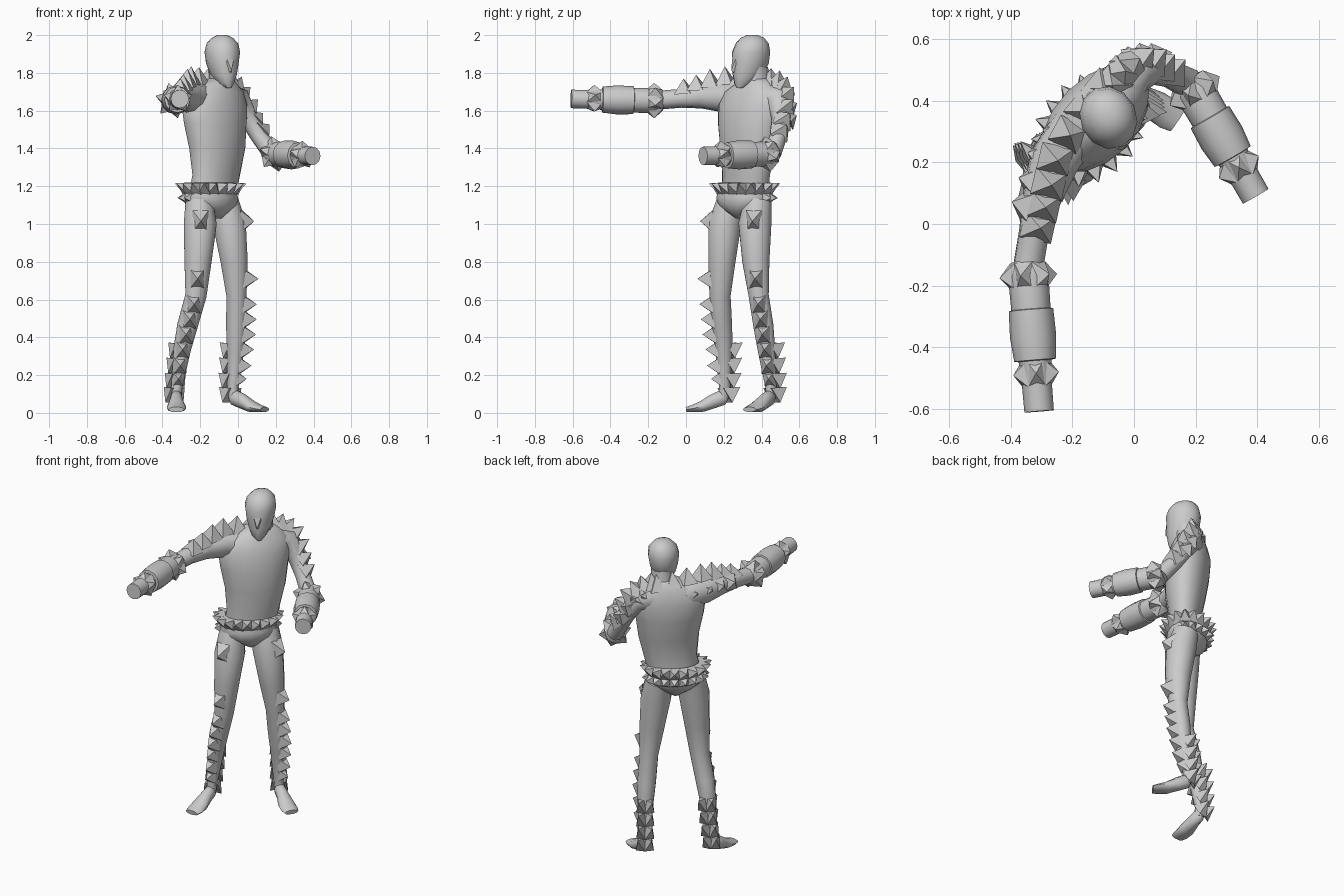
import bpy, bmesh
from math import sin, cos, pi, radians
from mathutils import Vector as V

if "Cube" in bpy.data.objects:
    bpy.data.objects.remove(bpy.data.objects["Cube"])

UP = V((0, 0, 1))
LEFT, FWD = V((1, 1, 0)).normalized(), V((1, -1, 0)).normalized()   # the figure is turned 45 degrees


def finish(name, bm, smooth=True, angle=50):
    bmesh.ops.recalc_face_normals(bm, faces=bm.faces)
    me = bpy.data.meshes.new(name)
    bm.to_mesh(me)
    bm.free()
    ob = bpy.data.objects.new(name, me)
    bpy.context.collection.objects.link(ob)
    if smooth:
        bpy.ops.object.select_all(action='DESELECT')
        ob.select_set(True)
        bpy.context.view_layer.objects.active = ob
        bpy.ops.object.shade_smooth_by_angle(angle=radians(angle))
    return ob


def loft(name, rings, side, axis=None, n=12, angle=50):
    """Skin elliptical rings (x, y, z, side radius, other radius) along a path."""
    bm = bmesh.new()
    pts = [V(r[:3]) for r in rings]
    loops = []
    for i, r in enumerate(rings):
        t = axis or (pts[min(i + 1, len(pts) - 1)] - pts[max(i - 1, 0)]).normalized()
        u = (side - t * side.dot(t)).normalized()
        v = t.cross(u)
        loops.append([bm.verts.new(pts[i] + u * r[3] * cos(2 * pi * k / n) + v * r[-1] * sin(2 * pi * k / n))
                      for k in range(n)])
    for a, b in zip(loops, loops[1:]):
        for k in range(n):
            bm.faces.new((a[k], a[(k + 1) % n], b[(k + 1) % n], b[k]))
    bm.faces.new(loops[0])
    bm.faces.new(loops[-1])
    return finish(name, bm, angle=angle)


def spike(bm, base, d, along, w, h, length=None):
    """Four-sided pyramid stud on a surface; 'along' is one base direction."""
    d = V(d).normalized()
    a = V(along)
    a = (a - d * a.dot(d)).normalized()
    b = d.cross(a)
    l = length or w
    c = V(base) - d * 0.012
    q = [bm.verts.new(c + a * l / 2 * s + b * w / 2 * t) for s, t in ((1, 1), (-1, 1), (-1, -1), (1, -1))]
    tip = bm.verts.new(c + d * (h + 0.012))
    bm.faces.new(q)
    for i in range(4):
        bm.faces.new((q[i], q[(i + 1) % 4], tip))


def path_at(pts, t):
    t *= len(pts) - 1
    i = min(int(t), len(pts) - 2)
    return V(pts[i]).lerp(V(pts[i + 1]), t - i), (V(pts[i + 1]) - V(pts[i])).normalized()


# torso, pelvis
loft("torso", [(-.14, .31, 1.13, .15, .10), (-.115, .318, 1.26, .155, .092), (-.11, .33, 1.40, .178, .118),
               (-.12, .335, 1.53, .20, .128), (-.125, .345, 1.63, .215, .125), (-.12, .355, 1.70, .19, .105),
               (-.11, .37, 1.745, .12, .085), (-.10, .375, 1.77, .07, .07)], LEFT, UP, 16)
loft("pelvis", [(-.135, .31, 1.03, .03, .06), (-.14, .305, 1.07, .11, .095), (-.142, .305, 1.10, .155, .115),
                (-.145, .305, 1.14, .17, .12), (-.145, .31, 1.19, .16, .11)], LEFT, UP, 16)

# head with neck and nose
face = V((.42, -.9, 0)).normalized()
cross = UP.cross(face)
loft("neck", [(-.10, .385, 1.66, .085, .08), (-.095, .375, 1.74, .066, .07), (-.085, .362, 1.83, .066, .075)], cross, UP)
loft("head", [(-.052, .288, 1.72, .016, .022), (-.065, .305, 1.745, .042, .052), (-.076, .328, 1.79, .066, .085),
              (-.083, .342, 1.85, .083, .100), (-.083, .345, 1.91, .092, .104), (-.083, .35, 1.955, .083, .09),
              (-.083, .352, 1.985, .055, .065), (-.083, .352, 2.0, .025, .03)], cross, UP, 12)
bm = bmesh.new()
spike(bm, V((-.078, .333, 1.82)) + face * .082, face - UP * .4, UP, .04, .022, .10)
finish("nose", bm, False)

# belt of studs around the hips
bm = bmesh.new()
for k in range(18):
    a = 2 * pi * k / 18
    c = V((-.145, .31, 1.185)) + LEFT * .158 * cos(a) + FWD * .112 * sin(a)
    d = LEFT * cos(a) + FWD * 1.2 * sin(a)
    spike(bm, c + UP * .008, d + UP * .45, UP, .068, .058)
    if sin(a) < .1:
        spike(bm, c - UP * .045, d - UP * .05, UP, .065, .04)
finish("belt_studs", bm, False)

# legs: path rings, feet, studs down the shin and fins on the calf
legs = {
    "right": ([(-.205, .235, 1.12, .075), (-.20, .205, 1.0, .09), (-.212, .19, .80, .074), (-.223, .18, .62, .058),
               (-.268, .19, .46, .056), (-.295, .20, .34, .048), (-.325, .205, .13, .03), (-.326, .195, .07, .028)],
              V((0, -1, 0)), V((.03, -1, 0)), V((-.4, .9, .65))),
    "left": ([(-.07, .38, 1.12, .075), (-.045, .365, 1.0, .09), (-.02, .37, .80, .074), (-.008, .385, .62, .055),
              (-.01, .41, .46, .055), (-.012, .425, .34, .048), (-.028, .45, .13, .03), (-.02, .445, .07, .028)],
             V((.83, -.56, 0)), V((1, -.12, 0)), V((-.55, .8, .65))),
}
for s, (rings, toe, front, back) in legs.items():
    loft(s + "_leg", rings, LEFT, n=12)

    def at(z):
        for p, q in zip(rings, rings[1:]):
            if q[2] <= z <= p[2]:
                f = (p[2] - z) / (p[2] - q[2])
                return V(p[:3]).lerp(V(q[:3]), f), p[3] + (q[3] - p[3]) * f
    ank = V(rings[-1][:3])
    foot = []
    for dist, z, w, h in ((-.02, .09, .018, .02), (0, .082, .032, .042), (.05, .062, .036, .04),
                          (.11, .034, .05, .031), (.16, .023, .051, .02), (.195, .018, .042, .014)):
        p = ank + toe * dist
        foot.append((p.x, p.y, z, w, h))
    loft(s + "_foot", foot, UP.cross(toe), n=10)
    bm = bmesh.new()
    for z, w, h in ((1.015, .085, .055), (.71, .075, .065), (.575, .07, .06), (.495, .07, .06),
                    (.415, .07, .06), (.335, .065, .055), (.25, .065, .055), (.18, .055, .04)):
        c, r = at(z)
        spike(bm, c + front.normalized() * r * .9, front, UP, w, h, w * 1.35)
    flat = V((back.x, back.y, 0)).normalized()
    for z in (.10, .175, .255, .335):
        c, r = at(z)
        for sgn in (-1, 1):
            q = UP.cross(flat) * sgn
            spike(bm, c + flat * r * .75 + q * .022, back + q * .3, UP, .055, .07, .09)
    finish(s + "_leg_studs", bm, False)

# arms: upper arm, stepped gauntlet, stud rings and shoulder ridge
arms = {
    "right": ([(-.19, .31, 1.66, .085), (-.262, .20, 1.672, .083), (-.30, .08, 1.675, .064),
               (-.325, -.03, 1.665, .05), (-.345, -.15, 1.655, .05)],
              V((-.347, -.12, 1.652)), V((-.308, -.608, 1.662)),
              [(-.10, .44, 1.735), (-.19, .33, 1.75), (-.255, .21, 1.755), (-.285, .09, 1.735), (-.31, -.01, 1.705)],
              V((.1, -.05, 1)), V((-1, .25, .35))),
    "left": ([(-.06, .43, 1.66, .085), (.002, .495, 1.65, .073), (.055, .505, 1.56, .052),
              (.115, .488, 1.46, .046), (.18, .455, 1.375, .05)],
             V((.175, .47, 1.372)), V((.395, .09, 1.36)),
             [(-.07, .45, 1.745), (-.03, .50, 1.73), (.015, .53, 1.68), (.075, .525, 1.58), (.125, .50, 1.49)],
             V((.5, .4, .45)), V((-.15, .8, .4))),
}
for s, (rings, elbow, hand, ridge, out, outer) in arms.items():
    loft(s + "_upper_arm", rings, V((1, -.3, .2)), n=10)
    ax = (hand - elbow).normalized()
    L = (hand - elbow).length
    gaunt = []
    for f, r in ((0, .05), (.02, .062), (.10, .07), (.32, .068), (.325, .077), (.5, .08), (.66, .072),
                 (.665, .057), (.8, .052), (1, .051)):
        p = elbow + ax * L * f
        gaunt.append((p.x, p.y, p.z, r * .96, r * .94))
    loft(s + "_gauntlet", gaunt, UP, ax, 12, 40)
    u = ax.cross(UP).normalized()
    v = u.cross(ax)
    bm = bmesh.new()
    for f, r, n, h in ((.10, .062, 6, .035), (.75, .048, 5, .03)):
        for k in range(n):
            a = 2 * pi * (k + .25) / n
            d = u * cos(a) + v * sin(a)
            spike(bm, elbow + ax * L * f + d * r, d, ax, .06, h, .09)
    finish(s + "_gauntlet_studs", bm, False)

    bm = bmesh.new()
    for k in range(7):
        p, t = path_at(ridge, k / 6)
        d = UP.lerp(out, min(1, k / 3))
        spike(bm, p, d, t, .105, .08 if k < 5 else .065, .09)
    for k in range(4):
        p, t = path_at([r[:3] for r in rings], .06 + k * .17)
        spike(bm, p + outer.normalized() * .058, outer, t, .09, .04)
    finish(s + "_shoulder_studs", bm, False)
